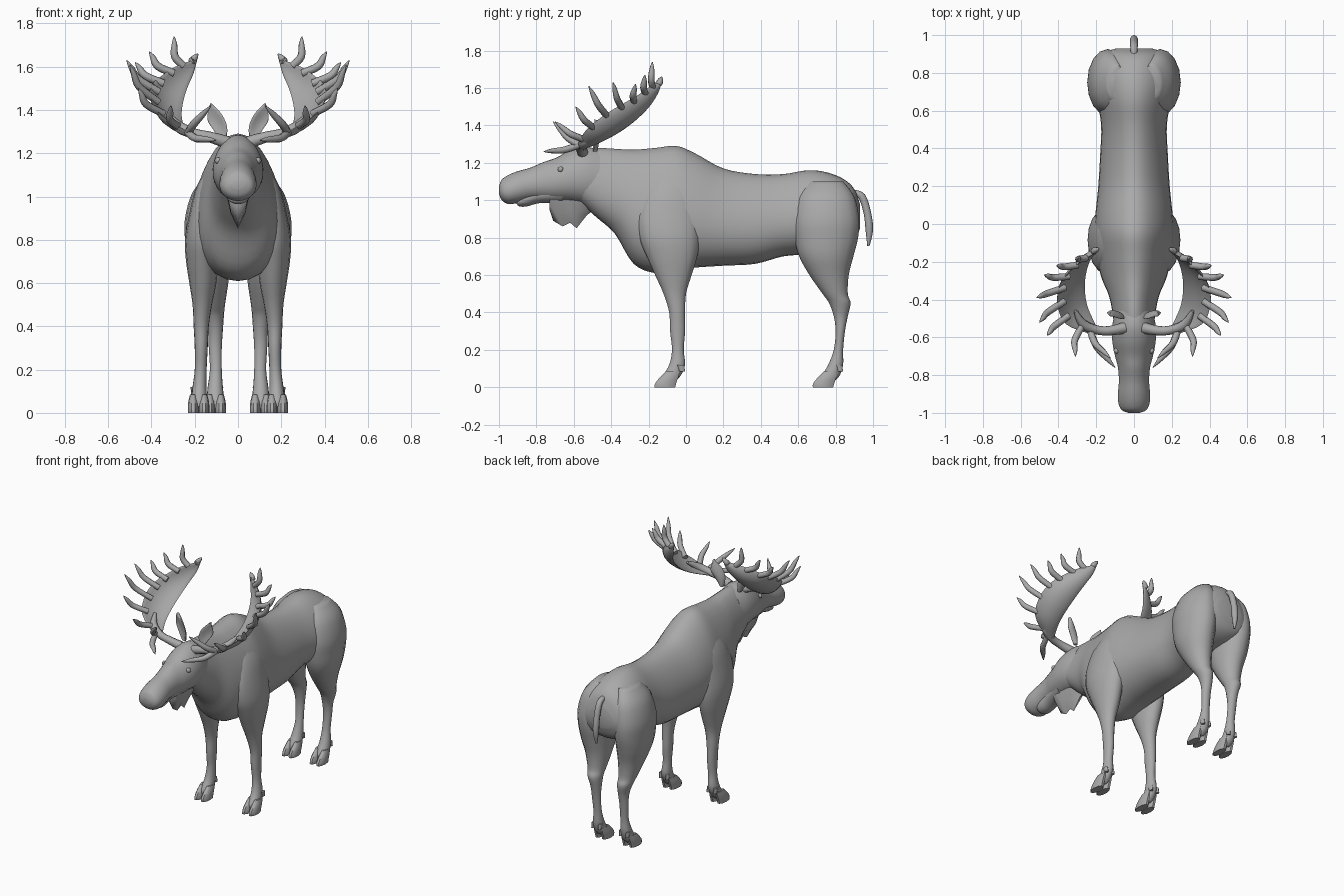
import bpy
import bmesh
import math
from mathutils import Vector

if "Cube" in bpy.data.objects:
    bpy.data.objects.remove(bpy.data.objects["Cube"], do_unlink=True)

GREY = (.4, .4, .4, 1)
hide = bpy.data.materials.new("warm_grey_hide")
hide.use_nodes = True
hide.diffuse_color = GREY
hide.node_tree.nodes["Principled BSDF"].inputs["Base Color"].default_value = GREY


def finish(name, mesh, mirror):
    """Make an object from a mesh: smooth shading, material, optional mirror."""
    mesh.materials.clear()
    mesh.materials.append(hide)
    mesh.shade_smooth()
    mesh.set_sharp_from_angle(angle=math.radians(50))
    obj = bpy.data.objects.new(name, mesh)
    bpy.context.collection.objects.link(obj)
    if mirror:
        obj.modifiers.new("Mirror", "MIRROR").use_mirror_merge = False
    return obj


def smooth(rows, steps=4):
    """Resample rows of numbers along a smooth spline through them."""
    rows = [Vector(r) for r in rows]
    result = []
    for i in range(len(rows) - 1):
        a, b, c = rows[max(i - 1, 0)], rows[i], rows[i + 1]
        d = rows[min(i + 2, len(rows) - 1)]
        for s in range(steps):
            t = s / steps
            result.append((b * 2 + (c - a) * t + (a * 2 - b * 5 + c * 4 - d) * t ** 2
                           + (b * 3 - a - c * 3 + d) * t ** 3) / 2)
    return result + [rows[-1]]


def skin(name, rings, mirror=False):
    """Bridge rings of points and close both ends."""
    bm = bmesh.new()
    loops = [[bm.verts.new(p) for p in ring] for ring in rings]
    count = len(loops[0])
    for low, high in zip(loops, loops[1:]):
        for i in range(count):
            j = (i + 1) % count
            bm.faces.new((low[i], low[j], high[j], high[i]))
    bm.faces.new(loops[0])
    bm.faces.new(loops[-1])
    bmesh.ops.recalc_face_normals(bm, faces=bm.faces)
    mesh = bpy.data.meshes.new(name)
    bm.to_mesh(mesh)
    bm.free()
    return finish(name, mesh, mirror)


def angles(count):
    return [2 * math.pi * i / count for i in range(count)]


def trunk(name, rows, egg=0.0):
    """Loft along y; each row is y, bottom, top, half width."""
    rings = []
    for y, low, high, w in smooth(rows):
        rings.append([(w * math.cos(a) * (1 - egg * math.sin(a)), y,
                       (low + high) / 2 + (high - low) / 2 * math.sin(a))
                      for a in angles(28)])
    return skin(name, rings)


def limb(name, rows, count=16):
    """Mirrored loft along z; each row is z, front, back, inner, outer."""
    rings = []
    for z, front, back, inner, outer in smooth(rows):
        rings.append([((inner + outer) / 2 + (outer - inner) / 2 * math.cos(a),
                       (front + back) / 2 + (back - front) / 2 * math.sin(a), z)
                      for a in angles(count)])
    return skin(name, rings, True)


def blade(name, rows, thickness, belly):
    """Mirrored thin curved sheet between an inner and an outer edge."""
    rings = []
    rows = smooth(rows)
    for i, row in enumerate(rows):
        p, q = Vector(row[:3]), Vector(row[3:])
        ahead, behind = rows[min(i + 1, len(rows) - 1)], rows[max(i - 1, 0)]
        run = Vector(ahead[:3]) + Vector(ahead[3:]) - Vector(behind[:3]) - Vector(behind[3:])
        half = (q - p) / 2
        normal = half.cross(run).normalized() * thickness
        rings.append([(p + q) / 2 + half * math.cos(a) + normal * math.sin(a)
                      + Vector(belly) * half.length * math.sin(a) ** 2 for a in angles(16)])
    skin(name, rings, True)
    return rows


def tubes(name, paths, mirror=False):
    """Tapered round tubes; each path point is x, y, z, radius."""
    curve = bpy.data.curves.new(name, "CURVE")
    curve.dimensions = "3D"
    curve.bevel_depth = 1
    curve.bevel_resolution = 2
    curve.resolution_u = 2
    curve.use_fill_caps = True
    for path in paths:
        points = smooth(path)
        spline = curve.splines.new("POLY")
        spline.points.add(len(points) - 1)
        for target, p in zip(spline.points, points):
            target.co = (p[0], p[1], p[2], 1)
            target.radius = p[3]
    source = bpy.data.objects.new(name + "_path", curve)
    bpy.context.collection.objects.link(source)
    graph = bpy.context.evaluated_depsgraph_get()
    mesh = bpy.data.meshes.new_from_object(source.evaluated_get(graph))
    bpy.data.objects.remove(source, do_unlink=True)
    return finish(name, mesh, mirror)


# Body from the neck to the rump
trunk("body", [
    (-.58, 1, 1.27, .1), (-.48, .91, 1.28, .11), (-.38, .82, 1.275, .13),
    (-.28, .66, 1.27, .17), (-.16, .61, 1.28, .195), (-.05, .625, 1.29, .205),
    (.05, .64, 1.25, .2), (.2, .65, 1.17, .185), (.37, .66, 1.14, .175),
    (.52, .7, 1.14, .17), (.65, .71, 1.16, .19), (.75, .72, 1.15, .205),
    (.84, .74, 1.115, .2), (.9, .78, 1.06, .17), (.93, .85, .98, .09)], egg=.22)

# Head with an overhanging muzzle, and the lower jaw
trunk("head", [
    (-1, 1.035, 1.075, .03), (-.985, 1, 1.11, .065), (-.95, .98, 1.135, .082),
    (-.9, .985, 1.155, .085), (-.83, 1, 1.175, .08), (-.76, 1, 1.205, .085),
    (-.7, .995, 1.225, .1), (-.62, .99, 1.265, .115), (-.54, .98, 1.285, .115),
    (-.46, .98, 1.27, .1)], egg=.1)
trunk("lower_jaw", [
    (-.905, .98, 1, .02), (-.89, .967, 1.02, .045), (-.85, .967, 1.05, .055),
    (-.78, .985, 1.08, .06), (-.66, .985, 1.1, .08)])

# Ragged flap under the throat, wide above and sharp below
flap = [(-.73, .95), (-.71, .89), (-.66, .86), (-.62, .88), (-.585, .85), (-.53, .92), (-.49, .95)]
skin("throat_flap", [[(.06, y, 1.04), (.035, y, (z + 1) / 2), (0, y, z),
                      (-.035, y, (z + 1) / 2), (-.06, y, 1.04)] for y, z in flap])

# Legs, running up into the shoulders and thighs
limb("front_legs", [
    (1.17, -.16, 0, .06, .12), (1.05, -.22, .05, .07, .19), (.92, -.26, .07, .08, .225),
    (.8, -.25, .075, .08, .245), (.7, -.21, .06, .09, .24), (.6, -.165, .03, .1, .225),
    (.5, -.12, 0, .12, .21), (.4, -.09, -.005, .135, .205), (.3, -.085, -.005, .14, .2),
    (.2, -.075, -.012, .145, .2), (.12, -.09, -.005, .145, .21),
    (.06, -.125, -.03, .145, .215), (.03, -.13, -.06, .155, .205)])
limb("hind_legs", [
    (1.1, .66, .84, .04, .14), (1.02, .6, .9, .03, .21), (.9, .575, .925, .03, .245),
    (.8, .58, .92, .03, .245), (.7, .605, .895, .035, .235), (.6, .66, .87, .045, .205),
    (.5, .73, .865, .06, .175), (.45, .765, .88, .065, .16), (.38, .79, .865, .07, .14),
    (.3, .8, .85, .075, .135), (.2, .79, .84, .075, .13), (.12, .76, .84, .07, .14),
    (.06, .725, .82, .065, .145), (.03, .72, .79, .075, .135)])

# Cloven hooves: two toes and two dewclaws on each foot
for foot, x, y in (("front", .182, -.11), ("hind", .105, .735)):
    for side, shift in (("inner", -.025), ("outer", .025)):
        c = x + shift
        limb(f"{foot}_{side}_toe", [
            (0, y - .06, y + .055, c - .025, c + .025),
            (.02, y - .058, y + .06, c - .025, c + .025),
            (.05, y - .035, y + .07, c - .023, c + .023),
            (.085, y, y + .08, c - .015, c + .015)], 10)
        limb(f"{foot}_{side}_dewclaw", [
            (.085, y + .075, y + .105, c - .01, c + .01),
            (.12, y + .06, y + .1, c - .012, c + .012)], 8)

# Tail
tubes("tail", [[(0, .89, 1.04, .016), (0, .94, 1.02, .02), (0, .97, .93, .02),
                (0, .98, .84, .02), (0, .975, .755, .006)]])

# Ears and eyes
blade("ears", [
    (.055, -.49, 1.26, .08, -.49, 1.26), (.05, -.5, 1.32, .115, -.48, 1.31),
    (.075, -.5, 1.38, .142, -.47, 1.36), (.122, -.48, 1.43, .128, -.48, 1.43)],
    .012, (0, .4, 0))
tubes("eyes", [[(.085, -.67, 1.165, .016), (.1, -.672, 1.167, .014), (.106, -.674, 1.168, .004)]], True)

# Antler palms
palm = blade("antler_palms", [
    (.2, -.54, 1.28, .24, -.58, 1.3), (.245, -.44, 1.32, .36, -.53, 1.38),
    (.26, -.35, 1.37, .405, -.43, 1.46), (.255, -.27, 1.43, .395, -.33, 1.52),
    (.235, -.2, 1.5, .35, -.26, 1.56), (.205, -.155, 1.57, .29, -.205, 1.6),
    (.19, -.135, 1.63, .21, -.15, 1.63)], .012, (.2, .15, -.2))

# Antler beams and tines; each tine grows from a row of the palm's outer edge
paths = [[(.05, -.55, 1.25, .03), (.13, -.565, 1.275, .025), (.2, -.56, 1.29, .024),
          (.27, -.53, 1.32, .026), (.31, -.46, 1.37, .01)]]
tips = [(0, .1, -.76, 1.26), (0, .125, -.71, 1.42), (2, .31, -.7, 1.42), (5, .46, -.59, 1.5),
        (8, .5, -.52, 1.61), (11, .515, -.39, 1.63), (14, .475, -.27, 1.62),
        (18, .41, -.22, 1.67), (21, .295, -.18, 1.74), (24, .185, -.13, 1.66)]
for row, *tip in tips:
    tip = Vector(tip)
    inner, outer = Vector(palm[row][:3]), Vector(palm[row][3:])
    base = outer.lerp(inner, .25)
    middle = outer.lerp(tip, .4) + Vector((.012, 0, -.015))
    paths.append([(*base, .018), (*middle, .018), (*middle.lerp(tip, .6), .013), (*tip, .002)])
tubes("antler_tines", paths, True)
